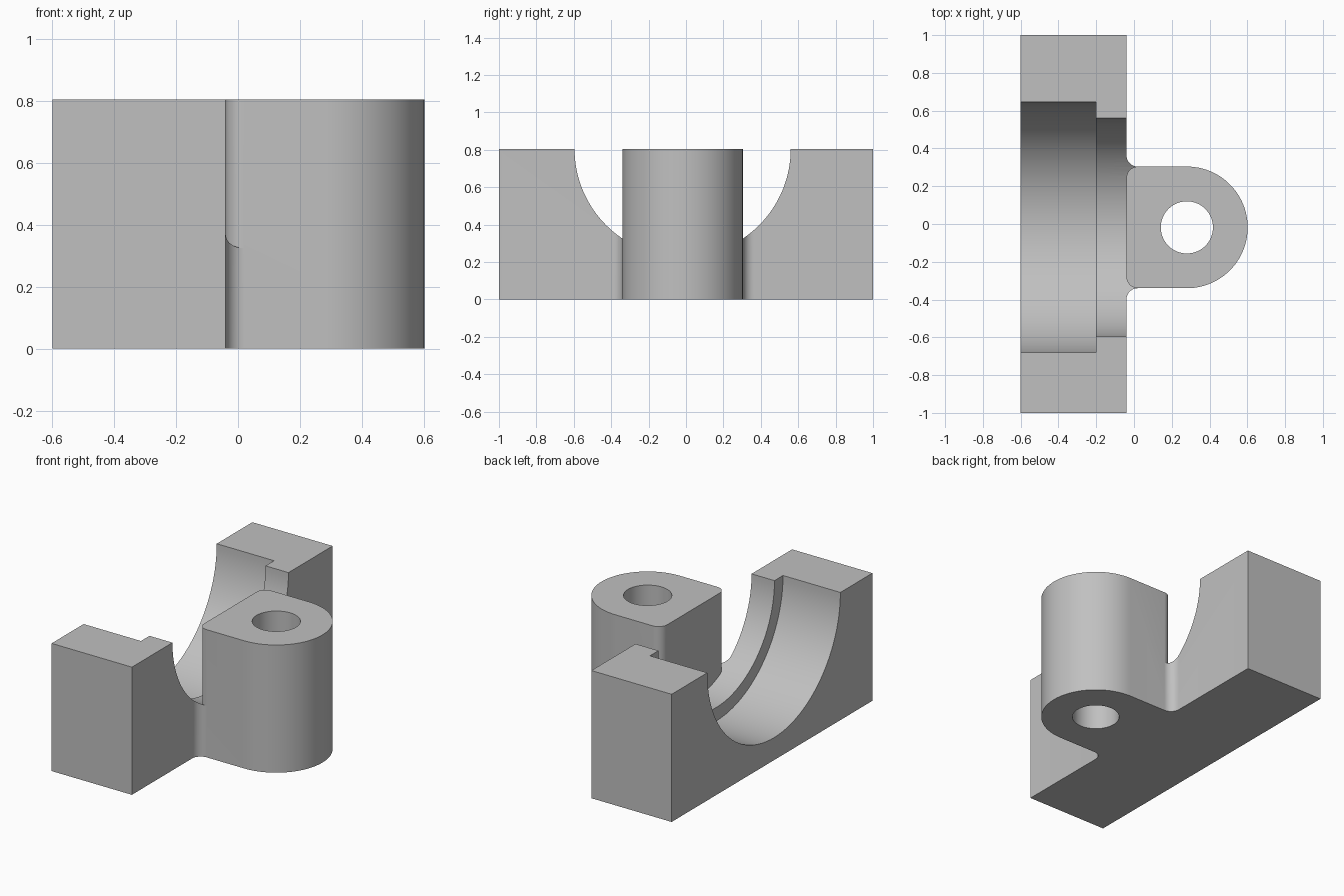
import bpy
import bmesh
from math import pi, cos, sin, radians
from mathutils import Matrix, Vector

HEIGHT = 0.805
MID_Y = -0.018        # axis of the saddle and the lug
HALF_W = 0.322        # half width of the lug
FACE_X = -0.04        # plane where the block meets the lug
LUG_X = 0.28          # centre of the lug hole
FILLET = 0.06

cube = bpy.data.objects.get("Cube")
if cube:
    bpy.data.objects.remove(cube, do_unlink=True)

grey = bpy.data.materials.new("machined grey")
grey.use_nodes = True
grey.diffuse_color = (0.53, 0.53, 0.53, 1)
grey.node_tree.nodes["Principled BSDF"].inputs["Base Color"].default_value = grey.diffuse_color


def finish(name, bm):
    bmesh.ops.recalc_face_normals(bm, faces=bm.faces)
    mesh = bpy.data.meshes.new(name)
    bm.to_mesh(mesh)
    bm.free()
    mesh.materials.append(grey)
    obj = bpy.data.objects.new(name, mesh)
    bpy.context.collection.objects.link(obj)
    return obj


def arc(cx, cy, r, start, end, steps):
    angles = [radians(start + (end - start) * i / steps) for i in range(steps + 1)]
    return [(cx + r * cos(a), cy + r * sin(a)) for a in angles]


def prism(name, outline):
    bm = bmesh.new()
    base = bm.faces.new([bm.verts.new((x, y, 0)) for x, y in outline])
    top = bmesh.ops.extrude_face_region(bm, geom=[base])["geom"]
    verts = [v for v in top if isinstance(v, bmesh.types.BMVert)]
    bmesh.ops.translate(bm, verts=verts, vec=(0, 0, HEIGHT))
    return finish(name, bm)


def cylinder(name, radius, start, end, axis):
    direction = Vector(end) - Vector(start)
    middle = (Vector(start) + Vector(end)) / 2
    turn = Matrix.Rotation(pi / 2, 4, "Y") if axis == "X" else Matrix()
    bm = bmesh.new()
    bmesh.ops.create_cone(bm, cap_ends=True, segments=128, radius1=radius, radius2=radius,
                          depth=direction.length, matrix=Matrix.Translation(middle) @ turn)
    obj = finish(name, bm)
    obj.hide_render = True
    return obj


def boolean(target, tool, operation):
    mod = target.modifiers.new("join", "BOOLEAN")
    mod.operation = operation
    mod.solver = "EXACT"
    mod.object = tool
    bpy.context.view_layer.objects.active = target
    bpy.ops.object.modifier_apply(modifier=mod.name)
    bpy.data.objects.remove(tool, do_unlink=True)


# Block with concave fillets leading into the lug
low, high = MID_Y - HALF_W, MID_Y + HALF_W
outline = [(-0.6, -1), (FACE_X, -1)]
outline += arc(FACE_X + FILLET, low - FILLET, FILLET, 180, 90, 10)
outline += arc(FACE_X + FILLET, high + FILLET, FILLET, 270, 180, 10)
outline += [(FACE_X, 1), (-0.6, 1)]
bracket = prism("bearing_bracket", outline)

# Stepped half-round saddle
for name, radius, x0, x1 in (("wide_saddle_cutter", 0.663, -0.7, -0.2),
                             ("narrow_saddle_cutter", 0.578, -0.3, 0.1)):
    cutter = cylinder(name, radius, (x0, MID_Y, HEIGHT), (x1, MID_Y, HEIGHT), "X")
    boolean(bracket, cutter, "DIFFERENCE")

# Full-height lug with a round nose and rounded inner corners
outline = arc(LUG_X, MID_Y, HALF_W, -90, 90, 48)
outline += arc(FACE_X + FILLET, high - FILLET, FILLET, 90, 180, 10)
outline += arc(FACE_X + FILLET, low + FILLET, FILLET, 180, 270, 10)
boolean(bracket, prism("lug", outline), "UNION")

# Vertical bolt hole
hole = cylinder("hole_cutter", 0.138, (LUG_X, MID_Y, -0.1), (LUG_X, MID_Y, 1), "Z")
boolean(bracket, hole, "DIFFERENCE")

bpy.ops.object.select_all(action="DESELECT")
bracket.select_set(True)
bpy.context.view_layer.objects.active = bracket
bpy.ops.object.shade_smooth_by_angle(angle=radians(30))
